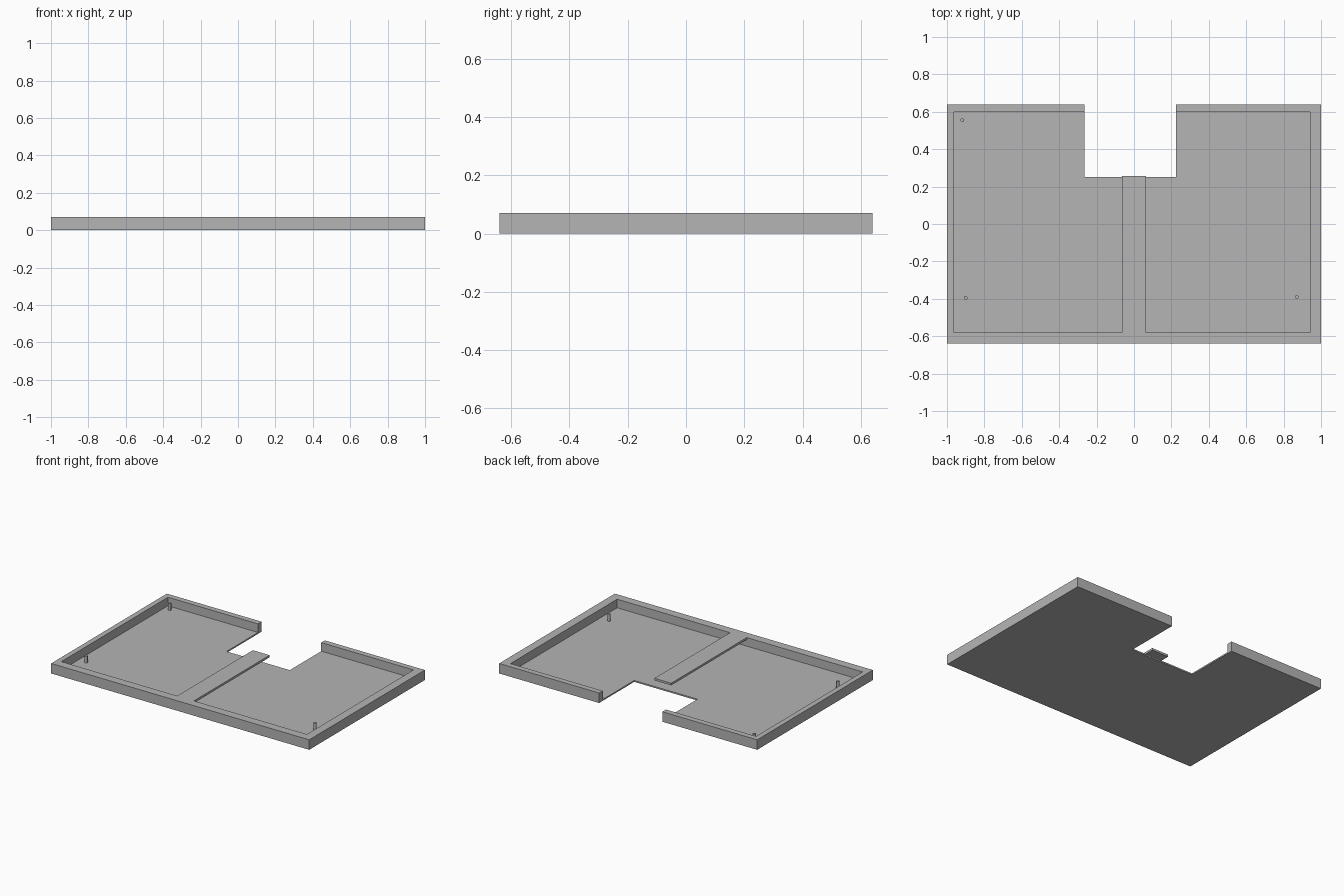
import bpy
import bmesh

cube = bpy.data.objects.get("Cube")
if cube:
    bpy.data.objects.remove(cube, do_unlink=True)

# Overall sizes
W, D, H = 1.0, 0.64, 0.07
FLOOR = 0.01
NOTCH_L, NOTCH_R, NOTCH_Y = -0.265, 0.225, 0.252
IN_L, IN_R, IN_F, IN_B = -0.963, 0.94, -0.58, 0.6

grey = bpy.data.materials.new("plain grey")
grey.use_nodes = True
colour = (0.46, 0.46, 0.46, 1)
grey.diffuse_color = colour
grey.node_tree.nodes["Principled BSDF"].inputs["Base Color"].default_value = colour


def prism(name, outline, z0, z1):
    """Extrude a flat outline from z0 up to z1."""
    bm = bmesh.new()
    face = bm.faces.new([bm.verts.new((x, y, z0)) for x, y in outline])
    top = bmesh.ops.extrude_face_region(bm, geom=[face])
    verts = [v for v in top["geom"] if isinstance(v, bmesh.types.BMVert)]
    bmesh.ops.translate(bm, verts=verts, vec=(0, 0, z1 - z0))
    bmesh.ops.recalc_face_normals(bm, faces=bm.faces)
    mesh = bpy.data.meshes.new(name)
    bm.to_mesh(mesh)
    bm.free()
    mesh.materials.append(grey)
    obj = bpy.data.objects.new(name, mesh)
    bpy.context.collection.objects.link(obj)
    return obj


# Floor plate with the notch in its back edge
prism("floor_plate", [
    (-W, -D), (W, -D), (W, D), (NOTCH_R, D),
    (NOTCH_R, NOTCH_Y), (NOTCH_L, NOTCH_Y), (NOTCH_L, D), (-W, D)], 0, FLOOR)

# Rim wall, open across the notch
prism("rim_wall", [
    (-W, -D), (W, -D), (W, D), (NOTCH_R, D), (NOTCH_R, IN_B), (IN_R, IN_B),
    (IN_R, IN_F), (IN_L, IN_F), (IN_L, IN_B), (NOTCH_L, IN_B),
    (NOTCH_L, D), (-W, D)], FLOOR, H)

# Thin strip reaching from the front wall to the notch, raised above the floor
prism("raised_strip", [
    (-0.065, IN_F), (0.065, IN_F), (0.065, 0.257), (-0.065, 0.257)], H - 0.015, H)

# Locating pins
for name, x, y in (("back_right_pin", -0.918, 0.555),
                   ("front_right_pin", -0.9, -0.395),
                   ("front_left_pin", 0.87, -0.39)):
    bpy.ops.mesh.primitive_cylinder_add(
        vertices=24, radius=0.01, depth=0.05, location=(x, y, FLOOR + 0.025))
    pin = bpy.context.object
    pin.name = name
    pin.data.materials.append(grey)
    bpy.ops.object.shade_smooth_by_angle()
